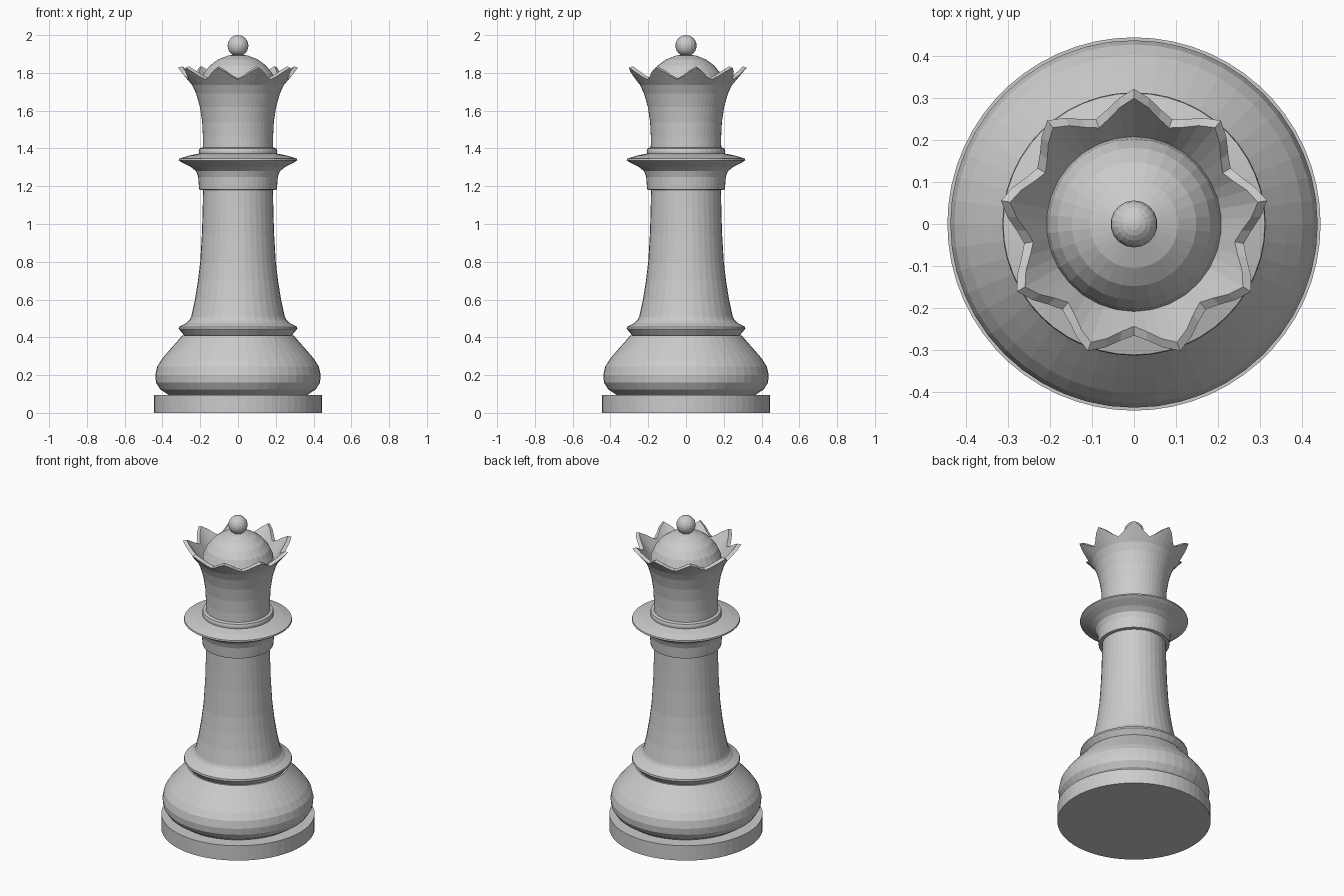
import bpy, bmesh, math

if "Cube" in bpy.data.objects:
    bpy.data.objects.remove(bpy.data.objects["Cube"])

SIDES = 36
POINTS = 9

mat = bpy.data.materials.new("light grey")
mat.diffuse_color = (0.6, 0.6, 0.6, 1)
mat.use_nodes = True
mat.node_tree.nodes["Principled BSDF"].inputs["Base Color"].default_value = mat.diffuse_color


def finish(name, bm):
    bmesh.ops.recalc_face_normals(bm, faces=bm.faces[:])
    mesh = bpy.data.meshes.new(name)
    bm.to_mesh(mesh)
    bm.free()
    mesh.materials.append(mat)
    obj = bpy.data.objects.new(name, mesh)
    bpy.context.collection.objects.link(obj)
    return obj


def lathe(name, rings, sides=SIDES):
    """Skin closed rings; each ring is (r, z) or a function of angle giving (r, z)."""
    bm = bmesh.new()
    loops = []
    for ring in rings:
        loop = []
        for i in range(sides):
            a = math.pi / 2 + 2 * math.pi * i / sides
            r, z = ring(a) if callable(ring) else ring
            loop.append(bm.verts.new((r * math.cos(a), r * math.sin(a), z)))
        loops.append(loop)
    for low, high in zip(loops, loops[1:]):
        for i in range(sides):
            j = (i + 1) % sides
            bm.faces.new((low[i], low[j], high[j], high[i]))
    bm.faces.new(loops[0][::-1])
    bm.faces.new(loops[-1])
    return finish(name, bm)


# Foot disc and rounded base
lathe("foot_disc", [(0.445, 0), (0.445, 0.095)], 60)
lathe("rounded_base", [(0.355, 0.09), (0.375, 0.10), (0.412, 0.125), (0.434, 0.16),
                       (0.438, 0.20), (0.428, 0.245), (0.403, 0.285), (0.365, 0.33),
                       (0.325, 0.375), (0.295, 0.41)], 48)

# Lower collar and tapering shaft
lathe("lower_collar", [(0.283, 0.39), (0.285, 0.41), (0.314, 0.445), (0.312, 0.456),
                       (0.275, 0.475), (0.255, 0.495), (0.245, 0.515)])
lathe("shaft", [(0.25, 0.50), (0.228, 0.60), (0.212, 0.70), (0.20, 0.80),
                (0.191, 0.95), (0.187, 1.08), (0.185, 1.20)])

# Upper collar: band, wide flange and thin ring
lathe("upper_collar", [(0.185, 1.18), (0.205, 1.182), (0.207, 1.20), (0.211, 1.25),
                       (0.222, 1.28), (0.25, 1.302), (0.295, 1.325), (0.314, 1.337),
                       (0.312, 1.346), (0.26, 1.362), (0.205, 1.373)], 48)
lathe("thin_ring", [(0.206, 1.365), (0.208, 1.385), (0.204, 1.40), (0.188, 1.405)])


# Crown: flared cup with a scalloped rim, hollow inside
def rim(offset):
    def at(a):
        phase = ((a - math.pi / 2) * POINTS / (2 * math.pi)) % 1
        t = min(abs(phase - 0.5) * 2, 0.9) / 0.9      # 1 at a tip, 0 in a valley
        t = t ** 1.4
        return 0.266 + 0.056 * t - offset, 1.765 + 0.063 * t + offset * 0.3
    return at


lathe("crown", [(0.187, 1.39), (0.186, 1.46), (0.19, 1.54), (0.202, 1.62),
                (0.222, 1.69), (0.243, 1.735), rim(0), rim(0.022),
                (0.208, 1.71), (0.18, 1.69)], POINTS * 6)

# Dome inside the crown
lathe("dome", [(0.21, 1.68)] + [(0.21 * math.cos(a), 1.70 + 0.198 * math.sin(a))
               for a in (math.radians(d) for d in (0, 15, 30, 45, 60, 75, 86))], 30)

# Ball finial
bm = bmesh.new()
bmesh.ops.create_uvsphere(bm, u_segments=18, v_segments=12, radius=0.056)
bmesh.ops.translate(bm, verts=bm.verts[:], vec=(0, 0, 1.944))
finish("ball_finial", bm)
